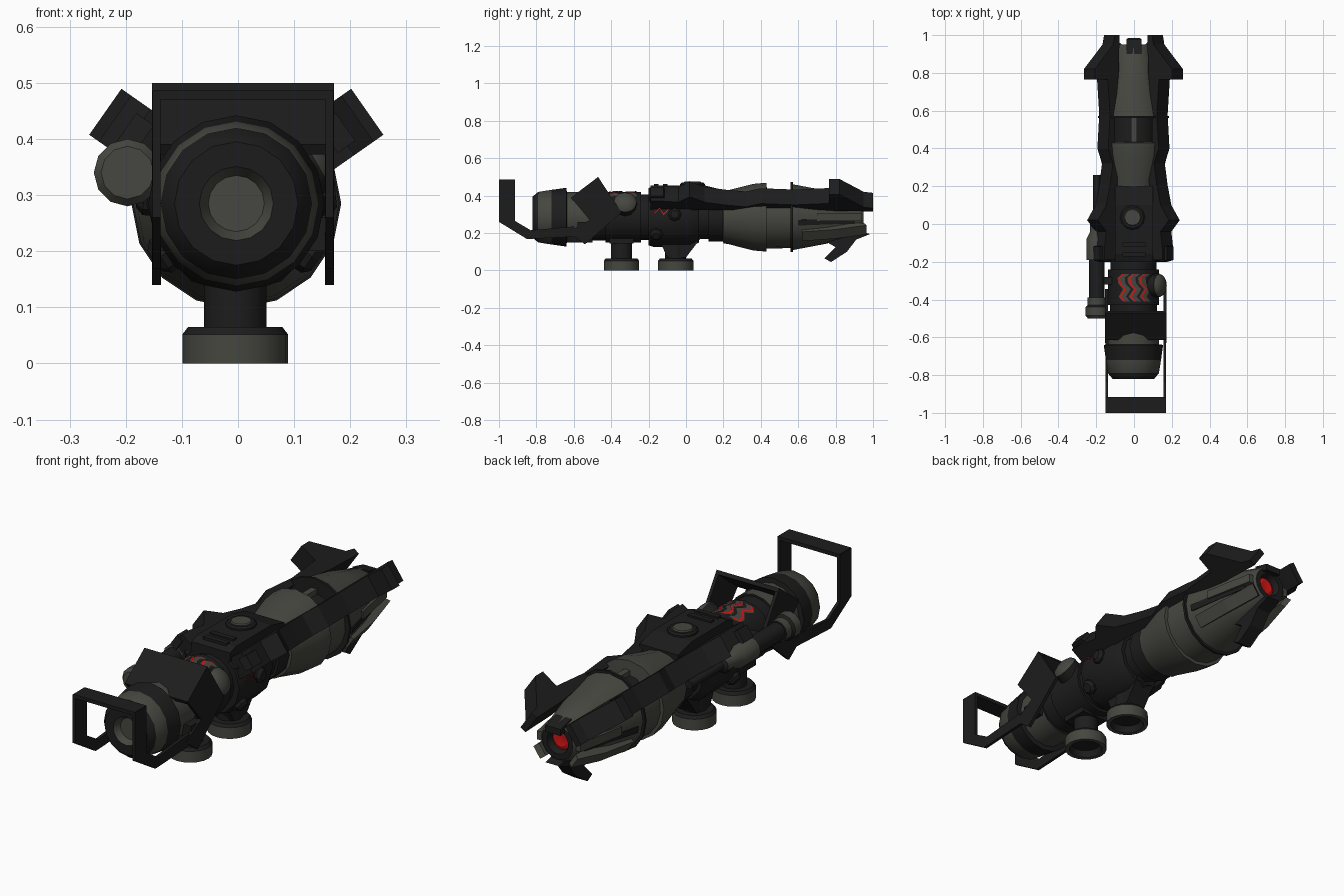
import bpy, bmesh, math
from mathutils import Vector

if "Cube" in bpy.data.objects:
    bpy.data.objects.remove(bpy.data.objects["Cube"])

def material(name, rgb):
    m = bpy.data.materials.new(name)
    m.diffuse_color = (*rgb, 1)
    m.use_nodes = True
    m.node_tree.nodes["Principled BSDF"].inputs["Base Color"].default_value = m.diffuse_color
    return m

MATS = [material("dark_metal", (0.012, 0.012, 0.012)),
        material("grey_metal", (0.062, 0.062, 0.052)),
        material("glowing_red", (0.65, 0.008, 0.008))]
DARK, GREY, RED = 0, 1, 2
X, Y, Z = Vector((1, 0, 0)), Vector((0, 1, 0)), Vector((0, 0, 1))
C = Vector((-0.003, 0, 0.285))            # barrel axis

def finish(name, bm, smooth=False):
    bmesh.ops.recalc_face_normals(bm, faces=bm.faces[:])
    me = bpy.data.meshes.new(name)
    bm.to_mesh(me)
    bm.free()
    for m in MATS:
        me.materials.append(m)
    ob = bpy.data.objects.new(name, me)
    bpy.context.collection.objects.link(ob)
    if smooth:
        bpy.ops.object.select_all(action='DESELECT')
        ob.select_set(True)
        bpy.context.view_layer.objects.active = ob
        bpy.ops.object.shade_smooth_by_angle(angle=math.radians(32))
    return ob

def lathe(name, prof, cols, n=16, origin=C, axis=Y, a0=0, a1=360, smooth=True):
    """Spin (along, radius) points about an axis; cols = one colour per segment."""
    u = X if abs(axis.x) < 0.5 else Y
    u = (u - axis * u.dot(axis)).normalized()
    v = Z if axis is Y else axis.cross(u)
    full = a1 - a0 == 360
    if isinstance(cols, int):
        cols = [cols] * (len(prof) - 1)
    bm = bmesh.new()
    rings = []
    for i in range(n if full else n + 1):
        a = math.radians(a0 + (a1 - a0) * i / n)
        d = u * math.cos(a) + v * math.sin(a)
        rings.append([bm.verts.new(origin + axis * h + d * r) for h, r in prof])
    for i in range(n):
        p, q = rings[i], rings[(i + 1) % len(rings)]
        for k, c in enumerate(cols):
            bm.faces.new((p[k], p[k + 1], q[k + 1], q[k])).material_index = c
    if not full:
        for r in (rings[0], rings[-1]):
            bm.faces.new(r[:-1]).material_index = cols[0]
    bmesh.ops.remove_doubles(bm, verts=bm.verts[:], dist=1e-5)
    return finish(name, bm, smooth)

def slab(name, pts, u, v, thick, origin, col=DARK):
    """Outline in the u/v plane, thickened both ways along its normal."""
    w = u.cross(v).normalized() * thick / 2
    bm = bmesh.new()
    a, b = ([bm.verts.new(origin + u * p + v * q + s * w) for p, q in pts] for s in (1, -1))
    bm.faces.new(a)
    bm.faces.new(b)
    for i in range(len(pts)):
        j = (i + 1) % len(pts)
        bm.faces.new((a[i], a[j], b[j], b[i]))
    for f in bm.faces:
        f.material_index = col
    bmesh.ops.triangulate(bm, faces=[f for f in bm.faces if len(f.verts) > 4])
    return finish(name, bm)

def box(name, x0, x1, y0, y1, z0, z1, col=DARK):
    return slab(name, [(x0, y0), (x1, y0), (x1, y1), (x0, y1)], X, Y, z1 - z0,
                Z * (z0 + z1) / 2, col)

def radial(side, deg):
    a = math.radians(deg)
    return Vector((side * math.cos(a), 0, math.sin(a)))

# Main barrel sections
lathe("rear_cap", [(-.79, 0), (-.79, .05), (-.82, .066), (-.82, .11), (-.79, .135), (-.72, .146),
                   (-.64, .157), (-.635, .12)], [GREY, GREY, DARK, DARK, GREY, DARK, DARK])
lathe("rear_body", [(-.64, .12), (-.64, .135), (-.5, .135), (-.5, .125), (-.43, .125), (-.43, .135),
                    (-.24, .135), (-.24, .122), (-.19, .122)],
      [GREY, GREY, DARK, DARK, DARK, DARK, DARK, DARK])
lathe("core_housing", [(-.2, .1), (-.2, .15), (-.17, .16), (.02, .16), (.07, .135), (.07, .118),
                       (.12, .118), (.12, .13), (.2, .13), (.2, .1)],
      [DARK, DARK, DARK, DARK, DARK, DARK, DARK, DARK, DARK], n=12)
lathe("flared_collar", [(.19, .1), (.2, .14), (.23, .145), (.36, .178), (.43, .184), (.435, .12)], GREY)
lathe("neck_core", [(.42, .12), (.58, .12)], DARK)
lathe("neck_shell", [(.43, .12), (.43, .168), (.57, .165), (.57, .12), (.43, .12)], GREY, n=12,
      a0=145, a1=395)
box("neck_top_rod", -.015, .015, .43, .58, .40, .425, GREY)
lathe("nose_flange", [(.56, .1), (.56, .187), (.572, .187), (.572, .1)], DARK)
lathe("nose_cone", [(.57, .1), (.57, .176), (.75, .142), (.94, .09), (.95, .08), (.95, .055), (.92, .045)],
      [GREY, GREY, GREY, GREY, DARK, DARK])
lathe("red_eye", [(.92, 0), (.925, .03), (.918, .046)], RED)
slab("eye_hood", [(.9, .35), (.98, .335), (.98, .365), (.9, .385)], Y, Z, .08, Vector())

# Lower jaw claw
slab("jaw_claw", [(.72, .17), (.80, .125), (.74, .065), (.775, .045), (.86, .10), (.91, .165),
                  (.985, .195), (.9, .215)], Y, Z, .07, Vector())

# Parts mirrored left and right
RAIL = [(1, .125), (1, .155), (.95, .165), (.82, .285), (.765, .285), (.765, .2), (.58, .186),
        (.4, .198), (.32, .168), (.21, .185), (.1, .21), (.02, .264), (-.04, .21), (-.13, .222),
        (-.19, .222), (-.19, .14), (.1, .14), (.3, .135), (.4, .155), (.57, .155), (.8, .13)]
BLADE = [(.62, .13), (.62, .18), (.8, .158), (.965, .118), (.95, .095), (.85, .1)]
for side, tag in ((-1, "left"), (1, "right")):
    slab("side_rail_" + tag, RAIL, Y, radial(side, 35), .1, C)
    slab("jaw_blade_" + tag, BLADE, Y, radial(side, -35), .06, C, GREY)
    slab("cone_bar_" + tag, [(.7, .12), (.7, .158), (.94, .112), (.94, .08)], Y, radial(side, 0), .04, C, GREY)
    slab("cone_groove_" + tag, [(.6, .12), (.6, .174), (.9, .108), (.9, .08)], Y, radial(side, -10), .03, C)
    for y, deg in ((-.16, 35), (-.06, 5), (-.16, -35)):
        lathe("clamp_bolt_" + tag, [(.1, .035), (.165, .035), (.178, .022), (.178, 0)], DARK, n=8,
              origin=C + Y * y, axis=radial(side, deg), smooth=False)
    slab("rail_clamp_" + tag, [(-.2, .2), (-.11, .2), (-.12, .238), (-.19, .238)], Y,
         radial(side, 35), .06, C)

# Top deck and its round knob
slab("top_deck", [(-.2, .40), (-.2, .44), (-.16, .455), (.1, .455), (.2, .43), (.2, .39)], Y, Z, .2, Vector())
lathe("top_knob", [(.44, .066), (.463, .066), (.47, .058), (.47, .046), (.475, .042), (.475, 0)],
      [DARK, DARK, DARK, GREY, GREY], n=12, origin=Vector((-.008, .035, 0)), axis=Z)
for y in (-.16, -.11):
    box("deck_rib", -.06, .06, y - .012, y + .012, .45, .463)

# Glowing cracks lying on the rear body, over grey patches
def ribbon(name, pts, half, radius, col):
    bm = bmesh.new()
    rows = []
    for y, deg in pts:
        rows.append([bm.verts.new(C + Y * y + radial(1, deg + s) * radius) for s in (-half, 0, half)])
    for p, q in zip(rows, rows[1:]):
        for k in (0, 1):
            bm.faces.new((p[k], p[k + 1], q[k + 1], q[k])).material_index = col
    finish(name, bm)

for deg in (112, 88, 64):
    path = [(-.41, deg - 6), (-.385, deg + 4), (-.345, deg - 7), (-.315, deg + 5), (-.285, deg + 7), (-.265, deg - 4)]
    ribbon("crack_patch", path, 9, .1365, GREY)
    ribbon("glowing_crack", [(y, d + 4) for y, d in path], 2.5, .139, RED)
for deg in (8, 22):
    ribbon("side_crack", [(-.17, deg), (-.14, deg + 9), (-.12, deg - 3), (-.09, deg + 8)], 1.6, .163, RED)

# Front carrying handle: two side arms and a top bar
ARM = [(-1, .485), (-.915, .485), (-.915, .265), (-.83, .215), (-.6, .235), (-.6, .18),
       (-.85, .168), (-1, .26)]
GUARD = [(-.615, .39), (-.47, .5), (-.345, .31), (-.54, .14), (-.63, .205), (-.515, .27)]
for x in (-.145, .163):
    slab("handle_arm", ARM, Y, Z, .014, X * x)
    slab("guard_side", GUARD, Y, Z, .016, X * x)
box("handle_top_bar", -.15, .168, -1, -.915, .47, .487)
# Tilted guard plate
slab("guard_top_plate", [(-.615, .39), (-.47, .5), (-.46, .485), (-.605, .372)], Y, Z, .31, X * .009)
for x0, x1 in ((-.145, -.12), (.12, .163)):
    box("guard_mount", x0, x1, -.58, -.5, .2, .26)

# Side pipe on the left
P = Vector((-.197, 0, .34))
lathe("side_pipe", [(-.5, 0), (-.5, .047), (-.485, .06), (-.44, .06), (-.43, .05), (-.39, .05), (-.39, .042),
                    (-.19, .042), (-.19, .055), (-.08, .055), (-.04, .035), (.02, .035), (.03, .019),
                    (.26, .019), (.26, 0)],
      [GREY, GREY, GREY, DARK, GREY, DARK, DARK, GREY, GREY, GREY, GREY, DARK, DARK, DARK],
      n=12, origin=P)
for y in (-.3, -.05, .15):
    box("pipe_bracket", -.19, -.1, y - .02, y + .02, .32, .355)

# Round cap on the right of the rear body
lathe("side_cap", [(.1, .062), (.16, .062), (.175, .05), (.185, .025), (.187, 0)],
      [DARK, GREY, GREY, GREY], n=12, origin=C + Y * -.325, axis=radial(1, 30))

# Two hollow mounting feet with posts
for y in (-.345, -.055):
    F = Vector((-.005, y, 0))
    lathe("foot", [(.03, 0), (.03, .065), (0, .075), (0, .094), (.052, .094), (.065, .084), (.065, .04)],
          [DARK, DARK, GREY, GREY, DARK, DARK], n=20, origin=F, axis=Z)
    lathe("foot_post", [(.06, .056), (.2, .056)], DARK, n=16, origin=F, axis=Z)
slab("post_brace", [(-.1, .07), (.0, .07), (.02, .1), (.1, .2), (-.16, .2)], Y, Z, .1, X * -.005)
box("rear_post_block", -.075, .065, -.41, -.28, .145, .19)
